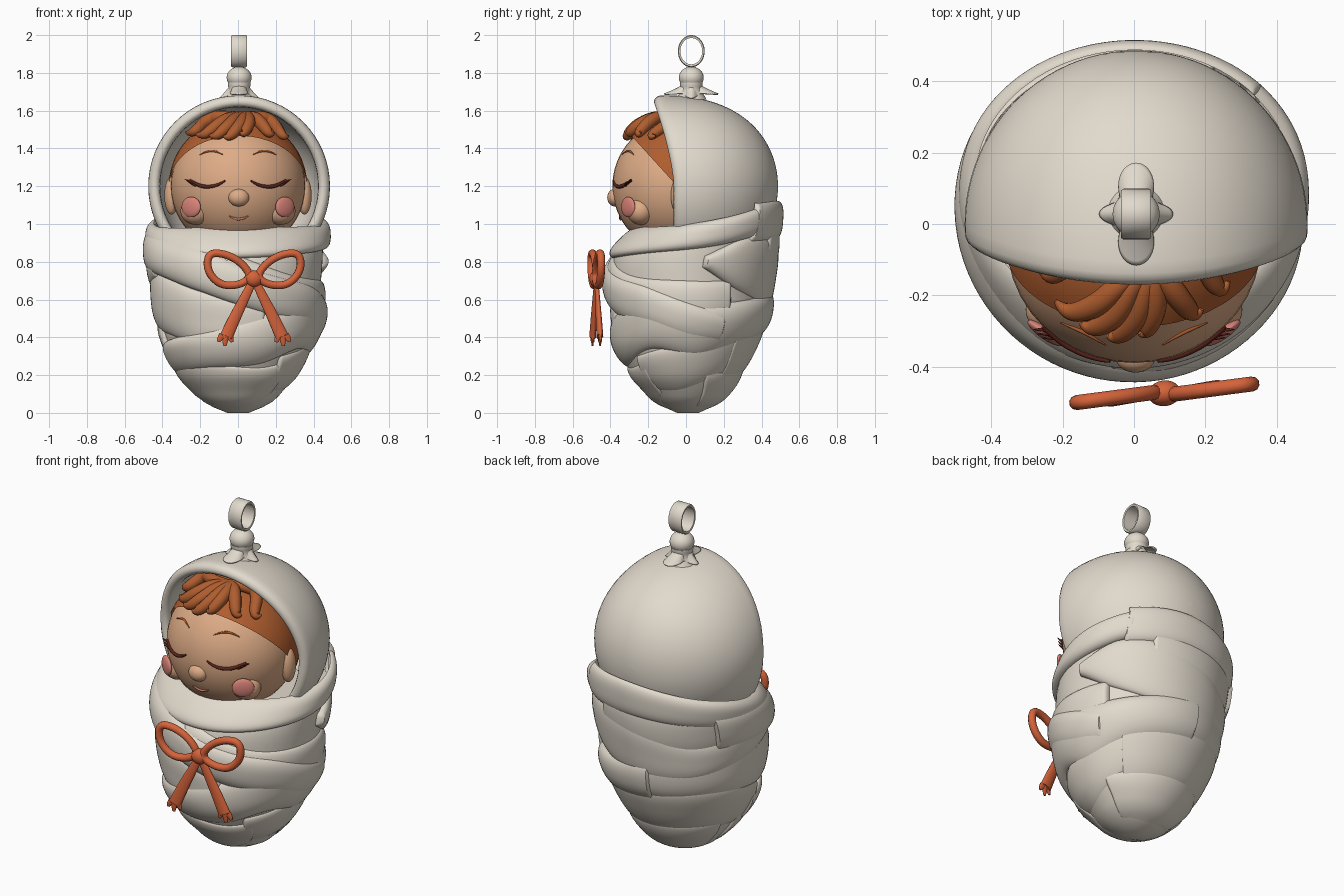
import bpy, bmesh, math
from mathutils import Vector

cube = bpy.data.objects.get("Cube")
if cube:
    bpy.data.objects.remove(cube, do_unlink=True)


def material(name, rgb):
    m = bpy.data.materials.new(name)
    m.use_nodes = True
    m.diffuse_color = (*rgb, 1)
    m.node_tree.nodes["Principled BSDF"].inputs["Base Color"].default_value = (*rgb, 1)
    return m


CREAM = material("cream cloth", (0.76, 0.70, 0.61))
SKIN = material("skin", (0.73, 0.41, 0.24))
HAIR = material("auburn hair", (0.43, 0.11, 0.028))
RIBBON = material("orange ribbon", (0.67, 0.125, 0.043))
BLUSH = material("pink blush", (0.70, 0.23, 0.19))
LASH = material("dark lash", (0.10, 0.017, 0.01))
LIP = material("rose lip", (0.58, 0.19, 0.13))


def finish(name, bm, mat, angle=50):
    bmesh.ops.recalc_face_normals(bm, faces=bm.faces)
    me = bpy.data.meshes.new(name)
    bm.to_mesh(me)
    bm.free()
    me.materials.append(mat)
    for p in me.polygons:
        p.use_smooth = True
    me.set_sharp_from_angle(angle=math.radians(angle))
    ob = bpy.data.objects.new(name, me)
    bpy.context.collection.objects.link(ob)
    return ob


def grid(name, rows, mat, closed=False, caps=False):
    """Skin a list of equally long point rows."""
    bm = bmesh.new()
    vs = [[bm.verts.new(p) for p in row] for row in rows]
    n = len(rows[0])
    for a, b in zip(vs, vs[1:]):
        for i in range(n if closed else n - 1):
            j = (i + 1) % n
            bm.faces.new((a[i], a[j], b[j], b[i]))
    if caps:
        bm.faces.new(vs[0])
        bm.faces.new(vs[-1])
    return finish(name, bm, mat)


def ball(name, loc, size, mat, turn=0, cut=None):
    bm = bmesh.new()
    bmesh.ops.create_uvsphere(bm, u_segments=40, v_segments=24, radius=1)
    bmesh.ops.scale(bm, vec=size, verts=bm.verts)
    if cut:
        geom = bm.verts[:] + bm.edges[:] + bm.faces[:]
        bmesh.ops.bisect_plane(bm, geom=geom, plane_co=cut[0], plane_no=cut[1], clear_inner=True)
    ob = finish(name, bm, mat)
    ob.location = loc
    ob.rotation_euler.z = turn
    return ob


def tube(name, pts, radii, mat, cyclic=False):
    cu = bpy.data.curves.new(name, 'CURVE')
    cu.dimensions = '3D'
    cu.bevel_depth = 1
    cu.bevel_resolution = 3
    cu.use_fill_caps = True
    sp = cu.splines.new('NURBS')
    sp.points.add(len(pts) - 1)
    for i, (q, p) in enumerate(zip(sp.points, pts)):
        q.co = (*p, 1)
        q.radius = radii[i] if isinstance(radii, (list, tuple)) else radii
    sp.order_u = 3
    sp.use_endpoint_u = not cyclic
    sp.use_cyclic_u = cyclic
    sp.resolution_u = 8
    cu.materials.append(mat)
    ob = bpy.data.objects.new(name, cu)
    bpy.context.collection.objects.link(ob)
    return ob


def interp(table, x):
    """Smooth cubic lookup in rows of (key, values...)."""
    n = len(table)
    i = max([k for k in range(n - 1) if table[k][0] <= x] or [0])
    a, b = table[i], table[i + 1]
    p, q = table[max(i - 1, 0)], table[min(i + 2, n - 1)]
    h = b[0] - a[0]
    t = min(max((x - a[0]) / h, 0), 1)
    out = []
    for c in range(1, len(a)):
        m0 = (b[c] - p[c]) / (b[0] - p[0]) * h
        m1 = (q[c] - a[c]) / (q[0] - a[0]) * h
        d = b[c] - a[c]
        out.append(a[c] + t * m0 + t * t * (3 * d - 2 * m0 - m1) + t ** 3 * (m0 + m1 - 2 * d))
    return out


# Swaddled body: height, half width, half depth, depth centre
BODY = [(0, .06, .06, .01), (.05, .18, .17, .01), (.12, .255, .24, .01), (.2, .32, .3, .0),
        (.35, .395, .375, .0), (.5, .445, .415, .02), (.7, .465, .44, .022),
        (.85, .475, .44, .045), (1.0, .472, .385, .115), (1.15, .46, .36, .15)]


def on_body(deg, z, m):
    rx, ry, cy = interp(BODY, z)
    a = math.radians(deg)
    return (rx * m * math.sin(a), cy - ry * m * math.cos(a), z)


grid("body_core", [[on_body(d, .95 * k / 32, .945) for d in range(0, 360, 5)] for k in range(33)],
     CREAM, closed=True, caps=True)


def wrap(name, keys, lift=1.0, tuck=.08, power=2.6):
    """Padded cloth band; keys are (angle from front, low z, high z)."""
    a0, a1 = keys[0][0], keys[-1][0]
    n = int((a1 - a0) / 4)
    soft = [0, .4, 1.2, 2.5]
    degs = [a0 + s for s in soft] + [a0 + (a1 - a0) * k / n for k in range(1, n)] + [a1 - s for s in soft[::-1]]
    rows = []
    for d in degs:
        lo, hi = interp(keys, d)
        end = min(1, min(d - a0, a1 - d) / 2.5) ** .5
        row = []
        for k in range(25):
            s = -math.cos(math.pi * k / 24)
            edge = (1 - abs(s) ** power) ** .5
            z = (lo + hi) / 2 + (hi - lo) / 2 * s
            row.append(on_body(d, max(z, .01), lift - tuck + tuck * end * edge))
        rows.append(row)
    return grid(name, rows, CREAM)


wrap("collar_wrap", [(-230, .9, 1.11), (-180, .92, 1.12), (-120, .88, 1.05), (-70, .84, .985), (0, .82, .985),
                     (60, .85, .99), (100, .88, 1.03), (138, .94, 1.09)], 1.035, .09, 3)
wrap("chest_wrap", [(-125, .74, .98), (-70, .73, .96), (-30, .65, .9), (0, .57, .79), (30, .5, .72),
                    (60, .45, .67), (90, .38, .59), (118, .36, .52)], 1.06, .11)
wrap("chest_under_wrap", [(-10, .6, .86), (40, .5, .73), (90, .48, .7), (122, .5, .7)], 1.01)
wrap("back_wrap", [(98, .77, .83), (125, .66, .92), (160, .58, .92), (190, .55, .87), (220, .56, .8),
                   (255, .63, .84), (290, .72, .88)], 1.03, .09)
wrap("upper_back_wrap", [(150, .78, 1.0), (205, .7, .98), (270, .76, 1.0)], 1.015)
wrap("waist_wrap", [(-85, .2, .37), (-30, .235, .43), (20, .26, .53), (60, .34, .62), (100, .3, .58),
                    (140, .37, .6), (190, .42, .66)], 1.045, .11)
wrap("left_side_wrap", [(-228, .43, .57), (-170, .42, .66), (-120, .44, .77), (-70, .42, .74), (-30, .36, .65),
                        (20, .36, .56)], 1.01)
wrap("lower_back_wrap", [(130, .18, .46), (180, .2, .48), (230, .22, .52), (285, .2, .46)], 1.01)
wrap("lower_right_wrap", [(38, .12, .3), (80, .12, .36), (120, .18, .42), (150, .24, .46)], 1.0)
wrap("foot_front_wrap", [(-95, .08, .28), (-30, .03, .26), (20, .03, .24), (50, .1, .27)], 1.01)
wrap("foot_back_wrap", [(110, .03, .22), (180, .02, .24), (250, .05, .26)], 1.0)

# Hood: hollow shell with a thick rounded rim that leans forward at the top
shell = [(90 - 94 * k / 24, 1) for k in range(25)]
shell += [(-6, .988), (-7.5, .965), (-8.2, .935), (-7.8, .905), (-6, .88), (-3, .87)]
shell += [(90 - 90 * k / 24, .87) for k in range(24, -1, -1)]
hood_rows = []
for lat, r in shell:
    la = math.radians(lat)
    rad, y = .481 * r * math.cos(la) + 1e-4, .487 * r * math.sin(la)
    lean = .105 * (1 - max(0, y) / .487) ** 2
    row = []
    for k in range(64):
        a = 2 * math.pi * k / 64
        row.append((.006 + rad * math.cos(a), y - lean * max(0, math.sin(a)) ** 1.5, 1.2 + rad * math.sin(a)))
    hood_rows.append(row)
grid("hood", hood_rows, CREAM, closed=True)

# Head, nose, ears and cheeks
HEAD, HEAD_R = (0, -.05, 1.2), (.357, .34, .35)


def on_head(x, z, out=0, c=HEAD, r=HEAD_R):
    k = 1 - (x / r[0]) ** 2 - ((z - c[2]) / r[2]) ** 2
    return Vector((x, c[1] - r[1] * max(k, 0) ** .5 - out, z))


ball("head", HEAD, HEAD_R, SKIN)
ball("nose", (.004, -.375, 1.14), (.055, .042, .047), SKIN)
tube("mouth", [on_head(x, z, .002) for x, z in ((-.046, 1.042), (-.02, 1.026), (.026, 1.026), (.054, 1.042))],
     [.003, .007, .007, .003], LIP)
for s, side in ((1, "left"), (-1, "right")):
    ball(side + "_ear", (s * .352, -.035, 1.15), (.038, .045, .1), SKIN)
    ball(side + "_cheek", (s * .222, -.24, 1.068), (.082, .073, .073), SKIN)
    ball(side + "_blush", (s * .248, -.306, 1.09), (.06, .018, .054), BLUSH, s * .6)
    eye = [(.068, 1.23), (.1, 1.207), (.16, 1.195), (.215, 1.205), (.255, 1.232)]
    tube(side + "_closed_eye", [on_head(s * x, z, .003) for x, z in eye], [.004, .008, .01, .01, .006], LASH)
    for i, (x, z) in enumerate(((.222, 1.205), (.235, 1.215), (.248, 1.226))):
        p = on_head(s * x, z, .003)
        tube(f"{side}_lash_{i + 1}", [p, p + Vector((s * .018, .0, .001)), p + Vector((s * .034, .0, .012))],
             [.007, .005, .001], LASH)
    brow = [(.08, 1.368), (.12, 1.388), (.165, 1.386), (.205, 1.366)]
    tube(side + "_brow", [on_head(s * x, z, .001) for x, z in brow], [.002, .006, .006, .002], HAIR)

# Hair: cap trimmed on a slant, then locks swept sideways from a parting
ball("hair_cap", HEAD, (.367, .352, .365), HAIR, cut=((0, -.01, .015), (0, 1.1, 1)))
LOCK_C, LOCK_R = (0, -.055, 1.23), (.38, .345, .36)
locks = [(.02, -.16, 1.56, -.275, 1.475), (.04, -.1, 1.53, -.22, 1.465), (.05, -.05, 1.52, -.15, 1.46),
         (.06, .01, 1.52, -.075, 1.455), (.05, .06, 1.53, .015, 1.475),
         (.03, .12, 1.54, .19, 1.47), (.03, .18, 1.55, .265, 1.455)]
for i, (x0, x1, z1, x2, z2) in enumerate(locks):
    path = [on_head(x, z, o, LOCK_C, LOCK_R) for x, z, o in
            ((x0, 1.575, -.03), (x0 * .5 + x1 * .5, 1.572, 0), (x1, z1, .008), (x2 * .75 + x1 * .25, z2 - .005, 0),
             (x2, z2 + .012, .008))]
    tube(f"hair_lock_{i + 1}", path, [.02, .032, .036, .026, .006], HAIR)

# Bow, built flat about its knot and then turned to follow the chest
bow = [ball("bow_knot", (0, 0, 0), (.046, .036, .044), RIBBON)]
for s, side in ((1, "left"), (-1, "right")):
    loop = [(.01, .01), (.07, .09), (.16, .135), (.245, .135), (.25, .04), (.18, -.035), (.08, -.035)]
    bow.append(tube(side + "_bow_loop", [(s * x, -.006 * s, z) for x, z in loop], .021, RIBBON, True))
    tail = [(.01, -.02), (.06, -.12), (.11, -.22), (.148, -.305)]
    bow.append(tube(side + "_bow_tail", [(s * x, 0, z) for x, z in tail], [.022, .028, .033, .036], RIBBON))
    for i, (dx, dz) in enumerate(((-.03, -.036), (.008, -.056), (.042, -.033))):
        x, z = .148 + dx * .5, -.3
        bow.append(tube(f"{side}_tail_fray_{i + 1}", [(s * x, 0, z), (s * (x + dx * .4), 0, z + dz * .6),
                                                      (s * (.148 + dx), 0, z + dz)], [.02, .016, .008], RIBBON))
for ob in bow:
    ob.location = (.085, -.475, .71)
    ob.rotation_euler.z = .13
    if "tail" in ob.name:
        ob.scale.y = .5

# Hanger: petal cap, neck, bead and loop
TOP_X, TOP_Y = .006, .028
petals = []
for k in range(9):
    t = k / 8
    row = []
    for i in range(96):
        a = 2 * math.pi * i / 96
        lobe = math.cos(2 * a)
        reach = .066 + (.038 * lobe ** 4 if lobe > 0 else .078 * abs(lobe) ** 1.2)
        r = .048 + (reach - .048) * t
        drop = .047 + .022 * max(lobe, 0)
        row.append((TOP_X + r * math.cos(a), TOP_Y + r * math.sin(a), 1.738 - drop * t ** .8))
    petals.append(row)
cap = grid("petal_cap", petals, CREAM, closed=True)
thick = cap.modifiers.new("thickness", 'SOLIDIFY')
thick.thickness = .008


def lathe(name, profile, axis):
    rows = []
    for r, h in profile:
        ring = [(r * math.cos(math.tau * i / 40), r * math.sin(math.tau * i / 40)) for i in range(40)]
        rows.append([(TOP_X + p, TOP_Y + q, h) if axis == 'Z' else (TOP_X + h, TOP_Y + p, 1.915 + q * 1.2)
                     for p, q in ring])
    return grid(name, rows, CREAM, closed=True)


lathe("hanger_neck", [(.08, 1.66), (.064, 1.69), (.056, 1.72), (.06, 1.73), (.06, 1.748), (.045, 1.755)], 'Z')
ball("hanger_bead", (TOP_X, TOP_Y, 1.775), (.066, .066, .058), CREAM)
lathe("hanger_loop", [(.058, -.04), (.067, -.042), (.071, -.036), (.071, .036), (.067, .042), (.058, .04),
                      (.058, -.04)], 'X')
